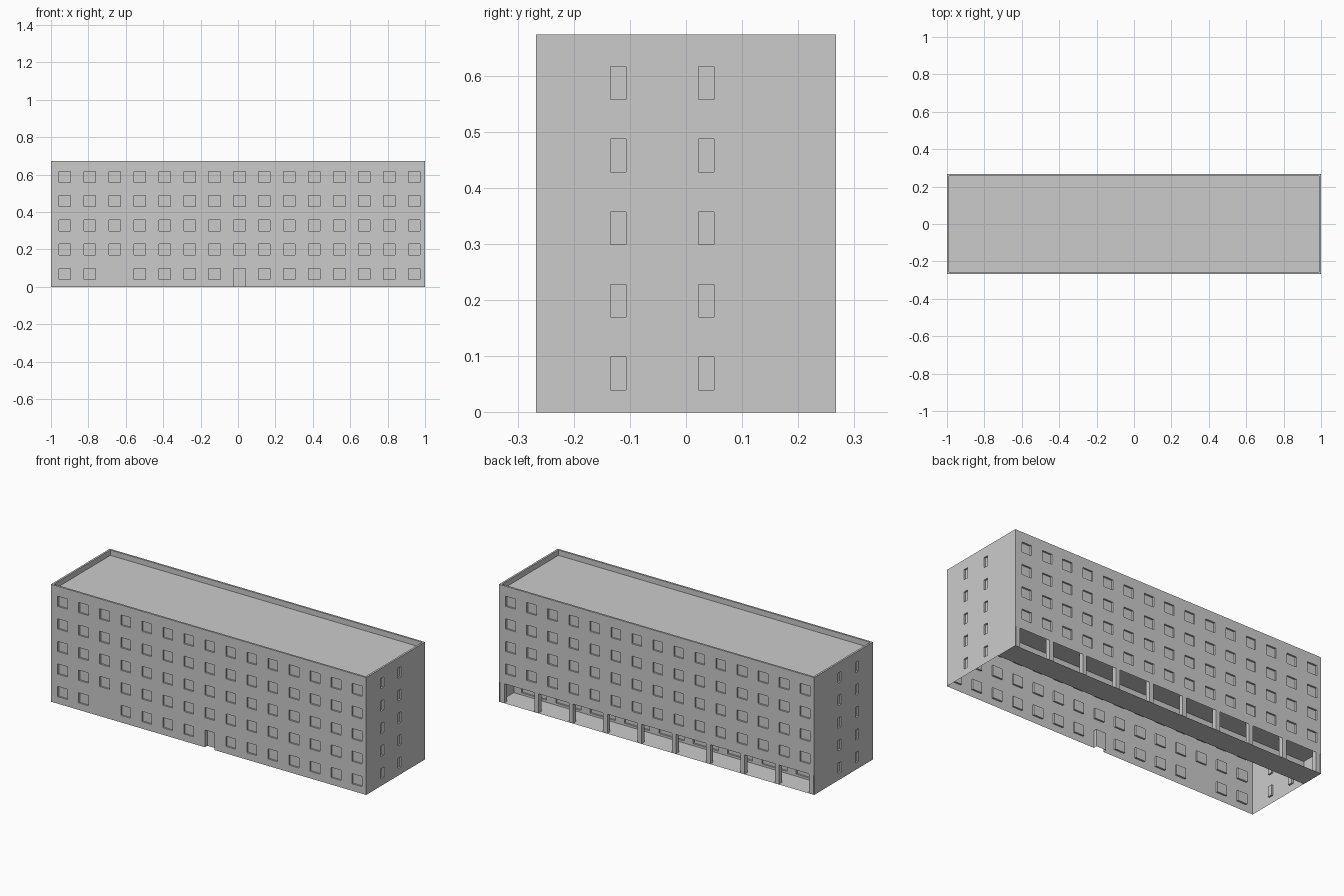
import bpy, bmesh
from mathutils import Vector

if "Cube" in bpy.data.objects:
    bpy.data.objects.remove(bpy.data.objects["Cube"])

X, Y, H = 1.0, 0.267, 0.673          # half length, half depth, height
ROOF, RIM = 0.642, 0.011             # roof deck height, parapet thickness
ARC_Y, LINTEL, SOFFIT = 0.132, 0.112, 0.13   # arcade back wall, opening top, ceiling
STOREY, SILL, WIN_H = 0.1294, 0.04, 0.0585
REC = 0.01                           # window recess


def finish(name, bm):
    me = bpy.data.meshes.new(name)
    bm.to_mesh(me)
    bm.free()
    ob = bpy.data.objects.new(name, me)
    bpy.context.collection.objects.link(ob)
    return ob


def wall(name, origin, u_dir, u_cuts, v_cuts, depth):
    """Sheet of cells facing u x z; depth(i, j) pushes a cell inward, None leaves it out."""
    u_dir = Vector(u_dir)
    up = Vector((0, 0, 1))
    out = u_dir.cross(up)
    bm = bmesh.new()

    def quad(*pts):
        bm.faces.new([bm.verts.new(Vector(origin) + u_dir * u + up * v - out * d)
                      for u, v, d in pts])

    nu, nv = len(u_cuts) - 1, len(v_cuts) - 1
    for i in range(nu):
        for j in range(nv):
            d = depth(i, j)
            if d is None:
                continue
            a, b, c, e = u_cuts[i], u_cuts[i + 1], v_cuts[j], v_cuts[j + 1]
            quad((a, c, d), (b, c, d), (b, e, d), (a, e, d))
            if i + 1 < nu:
                k = depth(i + 1, j)
                if k is not None and k != d:
                    quad((b, c, d), (b, c, k), (b, e, k), (b, e, d))
            if j + 1 < nv:
                k = depth(i, j + 1)
                if k is not None and k != d:
                    quad((a, e, d), (b, e, d), (b, e, k), (a, e, k))
    bmesh.ops.remove_doubles(bm, verts=bm.verts, dist=1e-5)
    bmesh.ops.recalc_face_normals(bm, faces=bm.faces)
    bm.faces.ensure_lookup_table()
    if bm.faces[0].normal.dot(out) < 0:
        bmesh.ops.reverse_faces(bm, faces=bm.faces)
    return finish(name, bm)


def sheet(name, x0, x1, y0, y1, z, up=True):
    bm = bmesh.new()
    pts = [(x0, y0), (x1, y0), (x1, y1), (x0, y1)]
    bm.faces.new([bm.verts.new((x, y, z)) for x, y in (pts if up else pts[::-1])])
    return finish(name, bm)


def box(name, x0, x1, y0, y1, z0, z1):
    bm = bmesh.new()
    bmesh.ops.create_cube(bm, size=1)
    for v in bm.verts:
        v.co = ((x0 + x1) / 2 + v.co.x * (x1 - x0),
                (y0 + y1) / 2 + v.co.y * (y1 - y0),
                (z0 + z1) / 2 + v.co.z * (z1 - z0))
    return finish(name, bm)


def cuts(lo, hi, centres, half):
    return [lo] + [c + s * half for c in centres for s in (-1, 1)] + [hi]


rows = [SILL + WIN_H / 2 + STOREY * k for k in range(5)]
cols = [-0.926 + 0.1334 * k for k in range(15)]
u_long = cuts(-X, X, cols, 0.031)
v_all = cuts(0, H, rows, WIN_H / 2)


# Front wall: full window grid, one blank bay and a central entrance
def front_depth(i, j):
    if i == 15 and j <= 1:
        return 0.022
    if i == 5 and j == 1:
        return 0
    return REC if i % 2 and j % 2 else 0


wall("front_wall", (0, -Y, 0), (1, 0, 0), u_long, v_all, front_depth)

# Back wall: four window storeys above the open arcade
v_back = cuts(LINTEL, H, rows[1:], WIN_H / 2)
grid = lambda i, j: REC if i % 2 and j % 2 else 0
wall("back_wall", (0, Y, 0), (-1, 0, 0), u_long, v_back, grid)

# End walls with two narrow window columns
for name, s in (("right_end_wall", 1), ("left_end_wall", -1)):
    ys = sorted(s * y for y in (-0.121, 0.036))
    wall(name, (s * X, 0, 0), (0, s, 0), cuts(-Y, Y, ys, 0.014), v_all, grid)

# Roof deck and parapet
sheet("roof_deck", -X + RIM, X - RIM, -Y + RIM, Y - RIM, ROOF)
for name, s in (("right", 1), ("left", -1)):
    xs = sorted((s * X, s * (X - RIM)))
    sheet(name + "_parapet_top", *xs, -Y, Y, H)
    wall(name + "_parapet_inside", (s * (X - RIM), 0, 0), (0, -s, 0),
         [-Y + RIM, Y - RIM], [ROOF, H], lambda i, j: 0)
for name, s in (("back", 1), ("front", -1)):
    ys = sorted((s * Y, s * (Y - RIM)))
    sheet(name + "_parapet_top", -X + RIM, X - RIM, *ys, H)
    wall(name + "_parapet_inside", (0, s * (Y - RIM), 0), (s, 0, 0),
         [-X + RIM, X - RIM], [ROOF, H], lambda i, j: 0)

# Arcade: floor, ceiling, glazed inner wall and posts
sheet("arcade_floor", -X, X, ARC_Y, Y, 0.0)
sheet("arcade_ceiling", -X, X, ARC_Y, Y, SOFFIT, up=False)
posts = [-0.98 + 0.2178 * k for k in range(10)]
bays = [(a + b) / 2 for a, b in zip(posts, posts[1:])]
wall("arcade_inner_wall", (0, ARC_Y, 0), (-1, 0, 0), cuts(-X, X, bays, 0.08),
     [0, 0.012, 0.1, SOFFIT], grid)
for k, x in enumerate(posts):
    box(f"arcade_post_{k + 1}", x - 0.013, x + 0.013, Y - 0.028, Y - 0.002, 0, SOFFIT)
